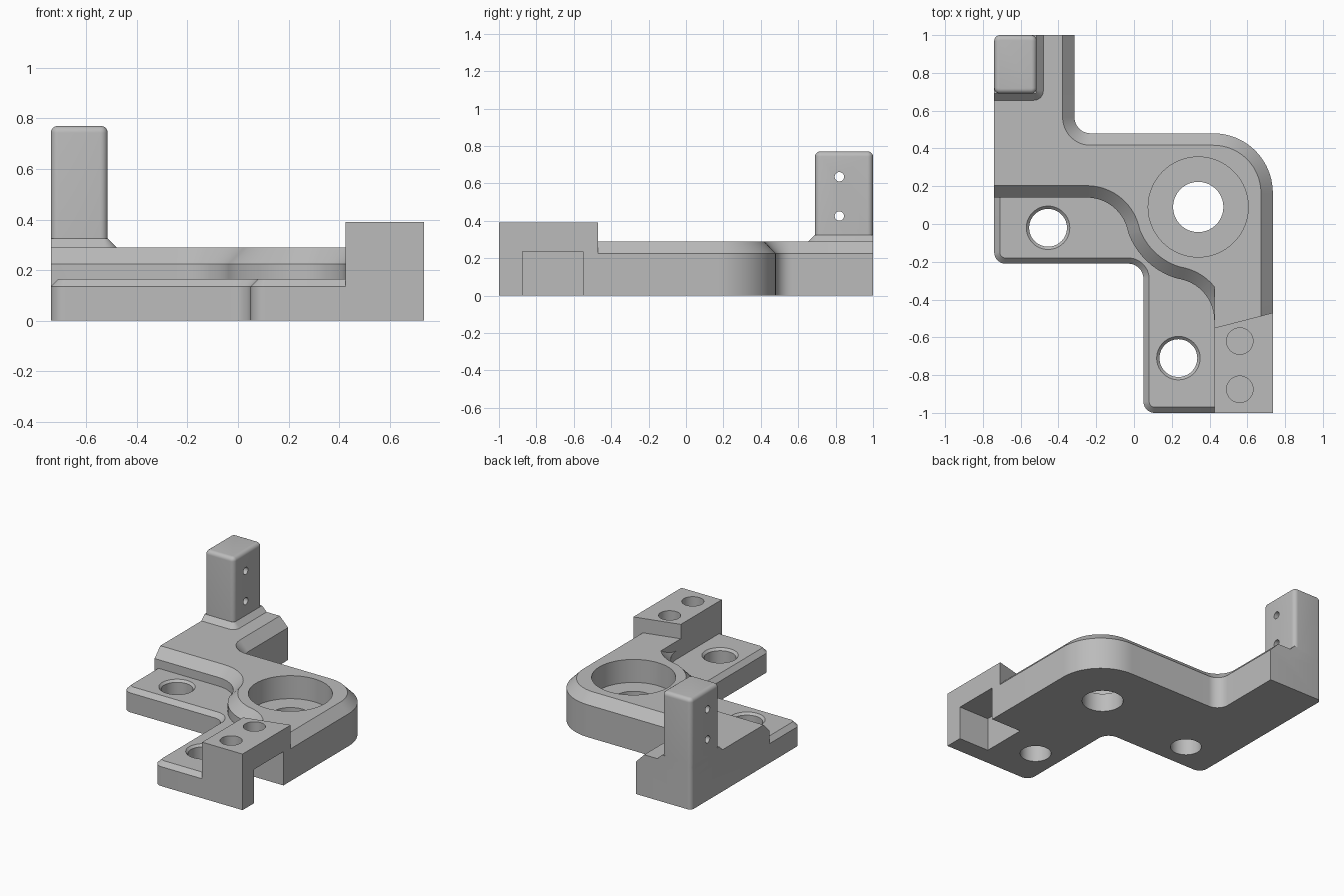
import bpy, bmesh
from math import sin, cos, pi, radians, atan2, degrees
from mathutils import Vector

cube = bpy.data.objects.get("Cube")
if cube:
    bpy.data.objects.remove(cube, do_unlink=True)

grey = bpy.data.materials.new("grey metal")
grey.use_nodes = True
grey.diffuse_color = (0.5, 0.5, 0.5, 1)
grey.node_tree.nodes["Principled BSDF"].inputs["Base Color"].default_value = (0.5, 0.5, 0.5, 1)


def arc(cx, cy, r, a0, a1, n=12):
    angles = [radians(a0 + (a1 - a0) * i / n) for i in range(n + 1)]
    return [(cx + r * cos(a), cy + r * sin(a)) for a in angles]


def circle(r, cx=0, cy=0):
    return arc(cx, cy, r, 0, 360, 64)[:-1]


def rect(x0, y0, x1, y1):
    return [(x0, y0), (x1, y0), (x1, y1), (x0, y1)]


def inset(outline, dist, rule):
    """Move the edges that obey the rule inward, mitring the corners."""
    pts = [Vector(p) for p in outline]
    count = len(pts)
    edges = []
    for i in range(count):
        a, b = pts[i], pts[(i + 1) % count]
        t = (b - a).normalized()
        normal = Vector((-t.y, t.x))
        edges.append((normal, dist if rule((a + b) / 2, normal) else 0))
    result = []
    for i, p in enumerate(pts):
        (n1, d1), (n2, d2) = edges[i - 1], edges[i]
        det = n1.x * n2.y - n1.y * n2.x
        if abs(det) < 1e-3:
            move = n1 * d1
        else:
            move = Vector((d1 * n2.y - d2 * n1.y, n1.x * d2 - n2.x * d1)) / det
        result.append(p + move)
    return result


def prism(name, outline, levels, rule=lambda mid, normal: True):
    """Stack insets of an outline; levels are (height, inset) pairs."""
    bm = bmesh.new()
    rings = []
    for z, d in levels:
        ring = inset(outline, d, rule) if d else outline
        rings.append([bm.verts.new((p[0], p[1], z)) for p in ring])
    n = len(outline)
    for low, high in zip(rings, rings[1:]):
        for i in range(n):
            j = (i + 1) % n
            bm.faces.new((low[i], low[j], high[j], high[i]))
    bm.faces.new(rings[0][::-1])
    bm.faces.new(rings[-1])
    bmesh.ops.recalc_face_normals(bm, faces=bm.faces)
    mesh = bpy.data.meshes.new(name)
    bm.to_mesh(mesh)
    bm.free()
    mesh.materials.append(grey)
    obj = bpy.data.objects.new(name, mesh)
    bpy.context.collection.objects.link(obj)
    return obj


# Thick body: the inner edge is an S curve wrapping round the bore
boss = Vector((0.34, 0.09))
R = 0.222
left_c = Vector((-0.25, 0.14 - R))
front_c = Vector((0.425 - R, -0.51))
a_left = degrees(atan2(*(boss - left_c).yx))
a_front = degrees(atan2(*(boss - front_c).yx))
outline = [(-0.74, 0.14)]
outline += arc(*left_c, R, 90, a_left)
outline += arc(*boss, 0.395, 180 + a_left, 180 + a_front)[1:-1]
outline += arc(*front_c, R, a_front, 0)
outline += [(0.425, -0.65), (0.735, -0.65)]
outline += arc(0.42, 0.165, 0.315, 0, 90, 20)
outline += arc(-0.23, 0.565, 0.085, 270, 180)
outline += [(-0.315, 1)]
outline += arc(-0.71, 0.97, 0.03, 90, 180, 6)
bracket = prism("bracket", outline, [(0, 0), (0.225, 0), (0.29, 0.063)],
                lambda m, n: m.x > -0.7 and m.y > -0.64 and m.y < 0.98)

# Thin flange in front of the body
flange = [(-0.74, 0.17)]
flange += arc(-0.68, -0.15, 0.06, 180, 270)
flange += arc(-0.03, -0.29, 0.08, 90, 0)
flange += arc(0.11, -0.94, 0.06, 180, 270)
flange += [(0.45, -1), (0.45, -0.3), (0.3, 0.17)]
parts = [prism("flange", flange, [(0, 0), (0.135, 0), (0.165, 0.03)],
               lambda m, n: n.x > -0.01 and n.y > -0.01)]

# Raised end block and the flat shelf behind it
block = [(0.425, -1), (0.735, -1), (0.735, -0.47), (0.425, -0.55)]
parts.append(prism("end_block", block, [(0, 0), (0.39, 0)]))
parts.append(prism("shelf", rect(0.425, -0.65, 0.6, -0.33), [(0, 0), (0.29, 0)]))

# Upright post with a flared foot
foot = [(-0.74, 0.655)] + arc(-0.53, 0.705, 0.05, -90, 0, 8)
foot += [(-0.48, 1)] + arc(-0.71, 0.97, 0.03, 90, 180, 6)
parts.append(prism("post_foot", foot, [(0.2, 0), (0.29, 0), (0.325, 0.035)],
                   lambda m, n: m.x > -0.7 and m.y < 0.95))
post = (arc(-0.71, 0.72, 0.03, 180, 270, 6) + arc(-0.545, 0.72, 0.03, 270, 360, 6)
        + arc(-0.545, 0.97, 0.03, 0, 90, 6) + arc(-0.71, 0.97, 0.03, 90, 180, 6))
b = 0.027
rounding = [(0.77 - b + b * sin(i * pi / 12), b * (1 - cos(i * pi / 12))) for i in range(7)]
parts.append(prism("post", post, [(0.25, 0)] + rounding))

# Cutters: bore, flange holes, slot, block holes and post pin holes
cutters = [
    prism("counterbore", circle(0.265, *boss), [(0.13, 0), (0.5, 0)]),
    prism("bore", circle(0.133, *boss), [(-0.1, 0), (0.5, 0)]),
    prism("slot", rect(0.5, -0.875, 0.9, -0.55), [(-0.1, 0), (0.235, 0)]),
]
for x, y in ((-0.455, -0.02), (0.235, -0.71)):
    cutters.append(prism("flange_hole", circle(0.1, x, y), [(-0.1, 0), (0.15, 0), (0.18, -0.03)]))
for y in (-0.62, -0.875):
    cutters.append(prism("block_hole", circle(0.07, 0.56, y), [(0.28, 0), (0.5, 0)]))
for z in (0.425, 0.635):
    pin = prism("pin_hole", circle(0.025), [(-0.3, 0), (0.3, 0)])
    pin.rotation_euler = (0, pi / 2, 0)
    pin.location = (-0.63, 0.82, z)
    cutters.append(pin)

# Join everything into one solid
bpy.context.view_layer.update()
bpy.ops.object.select_all(action='DESELECT')
bracket.select_set(True)
bpy.context.view_layer.objects.active = bracket
for operation, group in (('UNION', parts), ('DIFFERENCE', cutters)):
    for helper in group:
        helper.hide_render = True
        mod = bracket.modifiers.new(helper.name, 'BOOLEAN')
        mod.operation = operation
        mod.solver = 'EXACT'
        mod.object = helper
        bpy.ops.object.modifier_apply(modifier=mod.name)
        bpy.data.objects.remove(helper, do_unlink=True)
bpy.ops.object.shade_smooth_by_angle(angle=radians(25))
